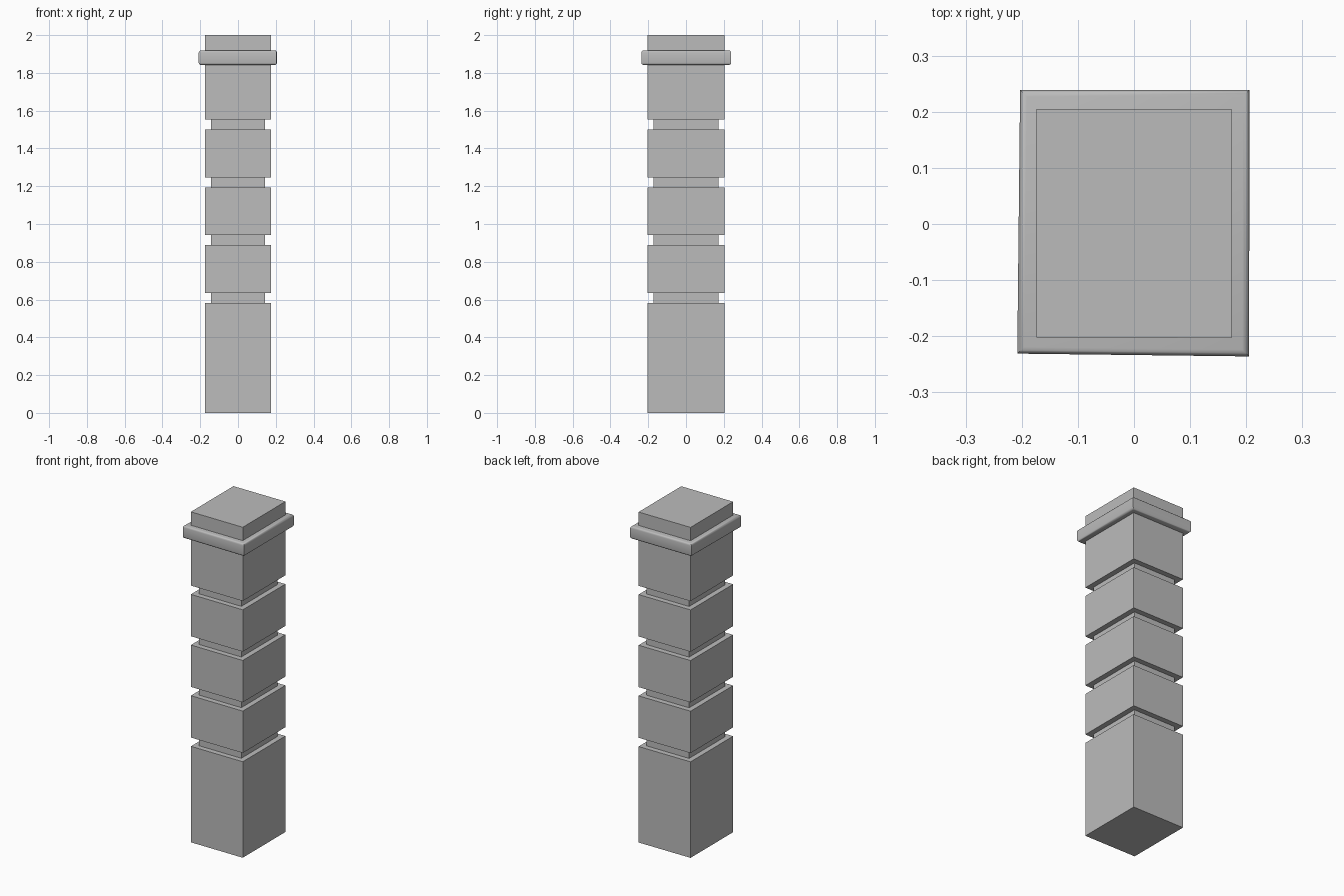
import bpy
import bmesh
import math

if "Cube" in bpy.data.objects:
    bpy.data.objects.remove(bpy.data.objects["Cube"], do_unlink=True)

# Single stone colour
stone = bpy.data.materials.new("grey_stone")
stone.use_nodes = True
colour = (0.5, 0.5, 0.5, 1)
stone.diffuse_color = colour
stone.node_tree.nodes["Principled BSDF"].inputs["Base Color"].default_value = colour


def loft(name, corners, profile):
    """Stack four-cornered rings; profile holds (inset, height) pairs."""
    bm = bmesh.new()
    rings = []
    for inset, z in profile:
        rings.append([bm.verts.new((x - math.copysign(inset, x),
                                    y - math.copysign(inset, y), z))
                      for x, y in corners])
    for low, high in zip(rings, rings[1:]):
        for i in range(4):
            j = (i + 1) % 4
            bm.faces.new((low[i], low[j], high[j], high[i]))
    bm.faces.new(rings[0][::-1])
    bm.faces.new(rings[-1])
    mesh = bpy.data.meshes.new(name)
    bm.to_mesh(mesh)
    bm.free()
    mesh.materials.append(stone)
    obj = bpy.data.objects.new(name, mesh)
    bpy.context.collection.objects.link(obj)
    bpy.ops.object.select_all(action="DESELECT")
    obj.select_set(True)
    bpy.context.view_layer.objects.active = obj
    bpy.ops.object.shade_smooth_by_angle(angle=math.radians(32))
    return obj


# Shaft with four recessed grooves, running up to the flat cap
GROOVE_DEPTH, GROOVE_HEIGHT = 0.032, 0.053
shaft_profile = [(0, 0)]
for i in range(4):
    bottom = 0.581 + i * 0.3065
    top = bottom + GROOVE_HEIGHT
    shaft_profile += [(0, bottom), (GROOVE_DEPTH, bottom),
                      (GROOVE_DEPTH, top), (0, top)]
shaft_profile.append((0, 2))
loft("pillar_shaft",
     [(-0.174, -0.202), (0.174, -0.203), (0.174, 0.205), (-0.174, 0.205)],
     shaft_profile)

# Collar with softly rounded upper and lower edges
LOW, HIGH, RADIUS = 1.842, 1.919, 0.012
arc = [math.radians(a) for a in (0, 30, 60, 90)]
lower = [(RADIUS * (1 - math.sin(a)), LOW + RADIUS * (1 - math.cos(a))) for a in arc]
upper = [(inset, LOW + HIGH - z) for inset, z in reversed(lower)]
loft("pillar_collar",
     [(-0.208, -0.231), (0.205, -0.236), (0.206, 0.239), (-0.203, 0.239)],
     lower + upper)
